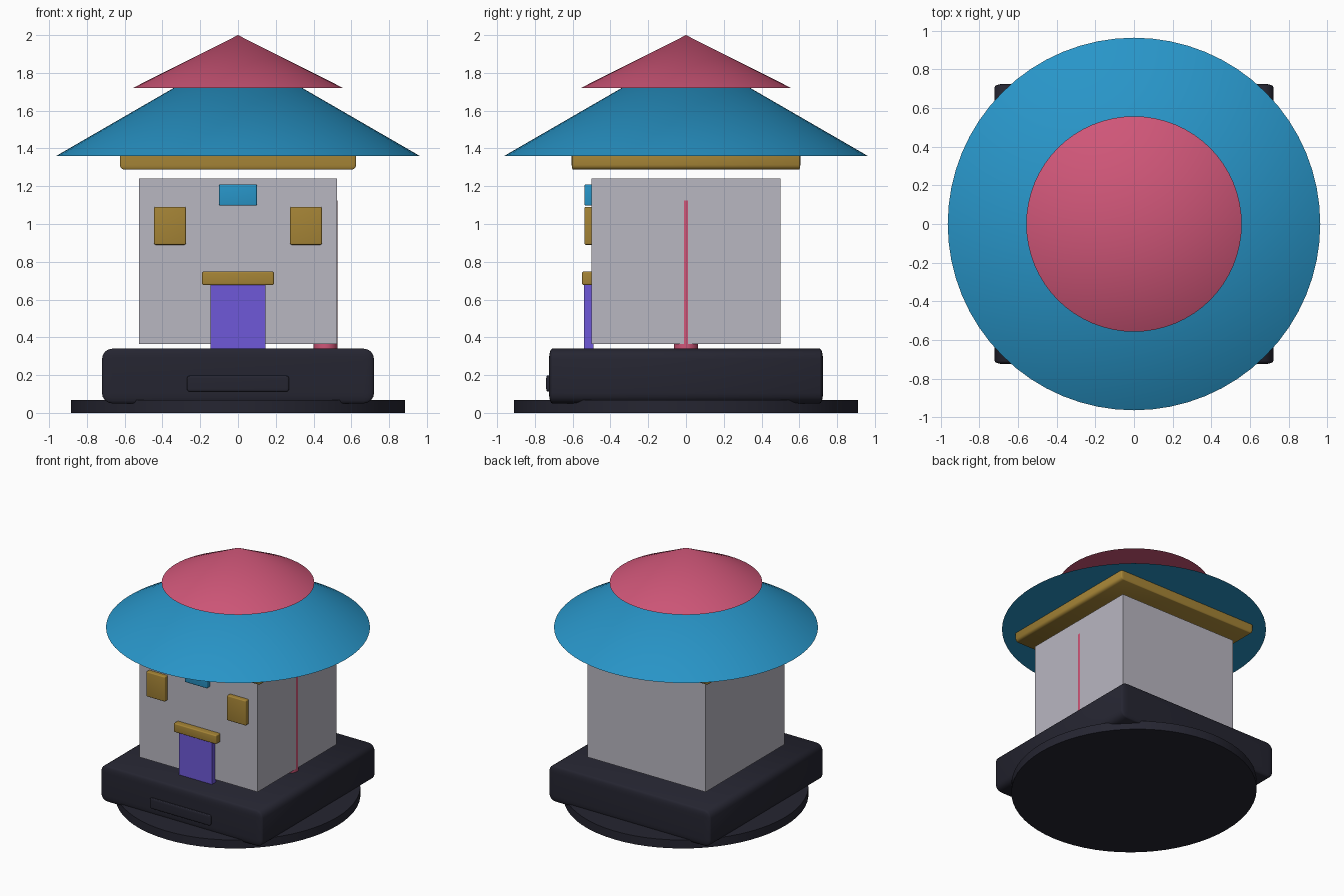
import bpy
import bmesh
from mathutils import Matrix, Vector

cube = bpy.data.objects.get("Cube")
if cube:
    bpy.data.objects.remove(cube, do_unlink=True)


def material(name, *rgb):
    """Flat material from 8-bit display values, stored as linear."""
    color = [(c / 255 / 12.92 if c < 11 else ((c / 255 + 0.055) / 1.055) ** 2.4) for c in rgb] + [1]
    mat = bpy.data.materials.new(name)
    mat.use_nodes = True
    mat.diffuse_color = color
    mat.node_tree.nodes["Principled BSDF"].inputs["Base Color"].default_value = color
    return mat


grey = material("wall grey", 185, 183, 193)
dark = material("dark slate", 37, 37, 49)
gold = material("old gold", 165, 132, 54)
blue = material("roof blue", 40, 149, 200)
red = material("rose red", 207, 86, 120)
purple = material("door purple", 110, 89, 216)


def finish(name, bm, mat):
    mesh = bpy.data.meshes.new(name)
    bm.to_mesh(mesh)
    bm.free()
    mesh.materials.append(mat)
    obj = bpy.data.objects.new(name, mesh)
    bpy.context.collection.objects.link(obj)
    bpy.ops.object.select_all(action='DESELECT')
    obj.select_set(True)
    bpy.context.view_layer.objects.active = obj
    bpy.ops.object.shade_smooth_by_angle(angle=0.6)
    return obj


def box(name, low, high, mat, bevel=0.0, squash=1.0):
    """Box between two corners; squash narrows the bevel along y."""
    low, high = Vector(low), Vector(high)
    size = high - low
    bm = bmesh.new()
    bmesh.ops.create_cube(bm, size=1)
    bmesh.ops.scale(bm, vec=(size.x, size.y / squash, size.z), verts=bm.verts)
    if bevel:
        bmesh.ops.bevel(bm, geom=bm.edges[:], offset=bevel, segments=4,
                        profile=0.5, affect='EDGES', clamp_overlap=True)
    bmesh.ops.scale(bm, vec=(1, squash, 1), verts=bm.verts)
    bmesh.ops.translate(bm, vec=(low + high) / 2, verts=bm.verts)
    return finish(name, bm, mat)


def round_part(name, radius, bottom, top, mat, tip=None, x=0.0, stretch=1.0):
    """Upright cylinder, or a cone when tip is zero."""
    bm = bmesh.new()
    bmesh.ops.create_cone(bm, cap_ends=True, segments=64, radius1=radius,
                          radius2=radius if tip is None else tip, depth=top - bottom,
                          matrix=Matrix.Translation((0, 0, (top + bottom) / 2)))
    bmesh.ops.scale(bm, vec=(1, stretch, 1), verts=bm.verts)
    bmesh.ops.translate(bm, vec=(x, 0, 0), verts=bm.verts)
    return finish(name, bm, mat)


# Base
round_part("ground_disc", 0.884, 0, 0.068, dark, stretch=1.03)
box("base_block", (-0.72, -0.725, 0.05), (0.72, 0.725, 0.34), dark, 0.055, 0.3)
box("base_plate", (-0.27, -0.74, 0.113), (0.27, -0.70, 0.197), dark, 0.015, 0.4)

# Walls and the column set into the side wall
box("walls", (-0.525, -0.5, 0.365), (0.525, 0.5, 1.24), grey)
round_part("side_column", 0.063, 0.33, 1.125, red, x=0.463)

# Front details
box("door", (-0.146, -0.54, 0.335), (0.146, -0.49, 0.69), purple)
box("door_lintel", (-0.19, -0.55, 0.677), (0.19, -0.48, 0.748), gold, 0.008)
box("sign", (-0.1, -0.537, 1.097), (0.1, -0.48, 1.21), blue, 0.007)
for side, x in (("right", -0.36), ("left", 0.36)):
    box(side + "_window", (x - 0.084, -0.537, 0.89), (x + 0.084, -0.48, 1.09), gold, 0.007)

# Roof
box("eaves_slab", (-0.625, -0.605, 1.288), (0.625, 0.605, 1.39), gold, 0.025, 0.3)
round_part("lower_roof", 0.963, 1.36, 1.917, blue, tip=0)
round_part("upper_roof", 0.557, 1.72, 2.0, red, tip=0)
